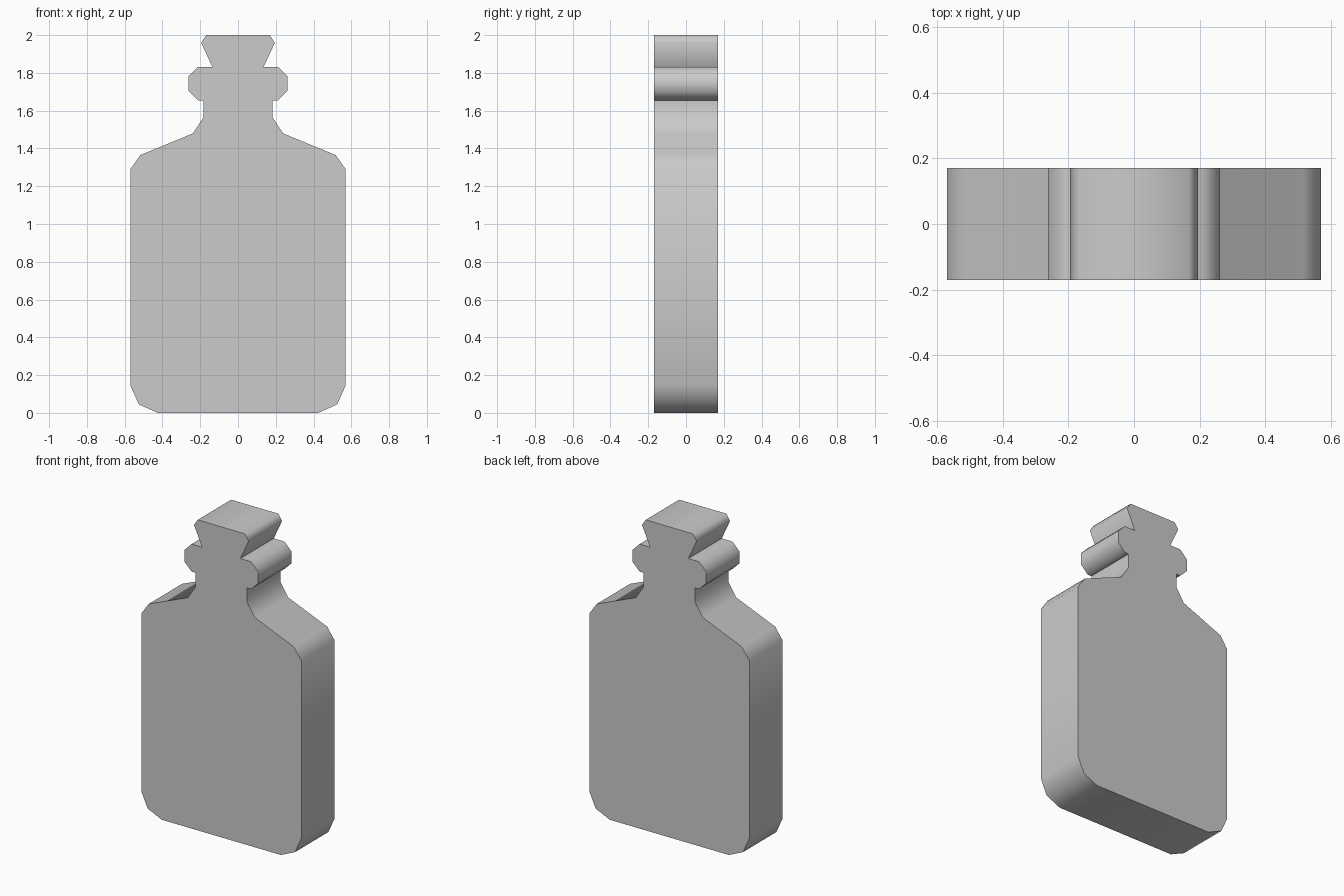
import bpy, bmesh, math

if "Cube" in bpy.data.objects:
    bpy.data.objects.remove(bpy.data.objects["Cube"])

HALF_DEPTH = 0.17

# Right half of the bottle outline (x, z), from base to stopper top
half = [
    (0.425, 0.0), (0.525, 0.045), (0.57, 0.145),                  # rounded base
    (0.57, 1.29), (0.517, 1.365), (0.238, 1.48), (0.183, 1.565),  # shoulder
    (0.183, 1.655), (0.212, 1.655), (0.262, 1.705),               # neck and lip
    (0.262, 1.782), (0.212, 1.832), (0.136, 1.832),
    (0.195, 1.96), (0.168, 2.0),                                  # flared stopper
]
outline = half + [(-x, z) for x, z in reversed(half)]

# Flat front face, extruded back to full depth
bm = bmesh.new()
front = bm.faces.new([bm.verts.new((x, -HALF_DEPTH, z)) for x, z in outline])
ext = bmesh.ops.extrude_face_region(bm, geom=[front], use_keep_orig=True)
back = [v for v in ext["geom"] if isinstance(v, bmesh.types.BMVert)]
bmesh.ops.translate(bm, vec=(0, 2 * HALF_DEPTH, 0), verts=back)
bmesh.ops.recalc_face_normals(bm, faces=bm.faces)

mesh = bpy.data.meshes.new("bottle")
bm.to_mesh(mesh)
bm.free()
bottle = bpy.data.objects.new("bottle", mesh)
bpy.context.collection.objects.link(bottle)

# Soft rim, sharp front and back edges
bpy.context.view_layer.objects.active = bottle
bottle.select_set(True)
bpy.ops.object.shade_smooth_by_angle(angle=math.radians(70))
